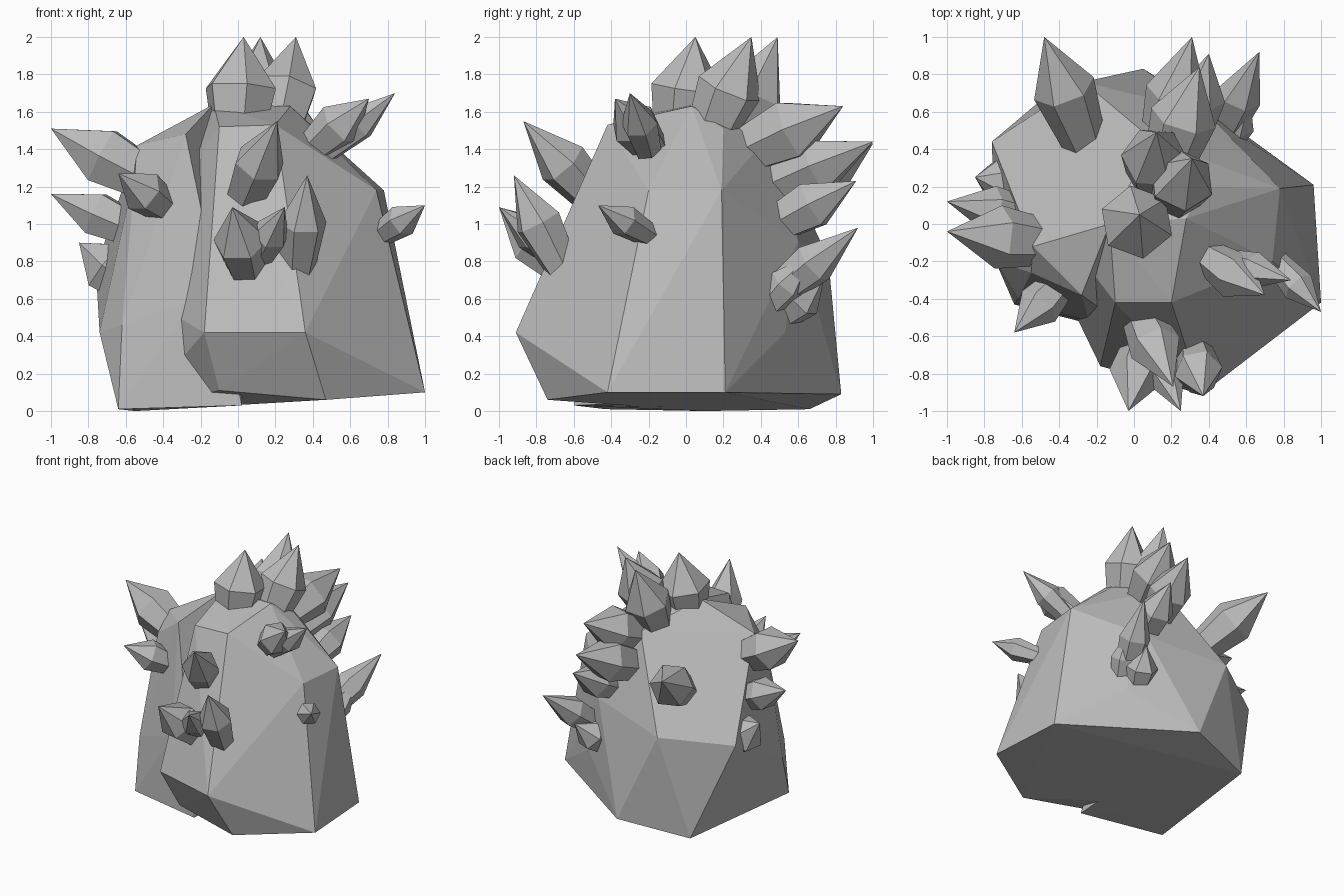
import bpy, bmesh, math
from mathutils import Vector

stone = bpy.data.materials.new("stone_grey")
stone.diffuse_color = (0.5, 0.5, 0.5, 1)


def finish(name, bm):
    bmesh.ops.recalc_face_normals(bm, faces=bm.faces)
    mesh = bpy.data.meshes.new(name)
    bm.to_mesh(mesh)
    bm.free()
    mesh.materials.append(stone)
    bpy.context.collection.objects.link(bpy.data.objects.new(name, mesh))


def rock(name, points):
    """Faceted boulder: the convex hull of a few corner points."""
    bm = bmesh.new()
    verts = [bm.verts.new(p) for p in points]
    res = bmesh.ops.convex_hull(bm, input=verts)
    junk = {v for v in res["geom_interior"] + res["geom_unused"]
            if isinstance(v, bmesh.types.BMVert)}
    bmesh.ops.delete(bm, geom=list(junk), context='VERTS')
    finish(name, bm)


def crystal(name, apex, base, radius, wide=0.5, sides=6):
    """Six-sided shard: narrow foot, wide waist, pointed tip."""
    apex, base = Vector(apex), Vector(base)
    axis = apex - base
    side = axis.cross(Vector((0, 0, 1))).normalized()
    other = axis.normalized().cross(side)
    bm = bmesh.new()
    rings = []
    for t, r in ((0, 0.72 * radius), (wide, radius)):
        rings.append([bm.verts.new(base + axis * t + r * (
            side * math.cos(2 * math.pi * i / sides)
            + other * math.sin(2 * math.pi * i / sides))) for i in range(sides)])
    tip = bm.verts.new(apex)
    bm.faces.new(rings[0])
    for i in range(sides):
        j = (i + 1) % sides
        bm.faces.new((rings[0][i], rings[0][j], rings[1][j], rings[1][i]))
        bm.faces.new((rings[1][i], rings[1][j], tip))
    finish(name, bm)


# Corners shared by both halves of the boulder
back = [(0.05, 0.83, 0.09), (-0.5, 0.66, 0.01), (-0.55, 0.1, 0.0),
        (-0.27, 0.76, 0.82), (-0.76, 0.44, 0.76),
        (0.1, 0.45, 1.48), (-0.13, 0.0, 1.64)]

# Main boulder with the bulging front
rock("main_boulder", back + [
    (0.47, -0.74, 0.06), (1.0, -0.42, 0.1), (0.96, 0.21, 0.1), (-0.1, -0.62, 0.11),
    (0.36, -0.91, 0.42), (-0.18, -0.76, 0.42), (0.38, 0.6, 0.91), (0.52, 0.53, 0.42),
    (0.78, 0.19, 1.18), (0.74, -0.2, 1.18), (0.28, 0.03, 1.63), (0.38, 0.2, 1.51),
    (0.2, -0.42, 1.53), (-0.1, -0.42, 1.52)])

# Left shoulder of the boulder
rock("left_shoulder", back + [
    (-0.64, -0.43, 0.01), (0.02, -0.6, 0.03), (-0.62, -0.4, 0.46), (-0.74, -0.2, 0.42),
    (-0.55, -0.26, 1.28), (-0.54, -0.12, 1.42), (-0.28, -0.38, 1.48),
    (-0.24, -0.52, 0.6)])

# Crystals: tip, foot, radius
groups = {
    "crown_crystal": [
        ((0.03, 0.05, 2.0), (0.0, -0.03, 1.45), 0.2),
        ((0.31, 0.35, 2.0), (0.2, 0.12, 1.45), 0.18),
        ((0.12, 0.49, 2.0), (0.1, 0.22, 1.4), 0.18)],
    "back_crystal": [
        ((0.35, 0.84, 1.63), (0.18, 0.3, 1.38), 0.18),
        ((0.31, 1.0, 1.44), (0.15, 0.4, 1.18), 0.17),
        ((0.4, 0.91, 1.23), (0.3, 0.45, 0.98), 0.14),
        ((-0.48, 1.0, 1.43), (-0.27, 0.45, 1.1), 0.17),
        ((0.67, 0.92, 0.98), (0.46, 0.45, 0.6), 0.12),
        ((0.62, 0.68, 0.84), (0.48, 0.4, 0.52), 0.1),
        ((0.5, 0.74, 0.72), (0.38, 0.48, 0.5), 0.13)],
    "right_crystal": [
        ((0.84, -0.3, 1.7), (0.45, -0.2, 1.38), 0.1),
        ((0.7, -0.38, 1.67), (0.4, -0.18, 1.4), 0.13),
        ((1.0, -0.47, 1.1), (0.76, -0.2, 0.94), 0.09)],
    "left_crystal": [
        ((-1.0, -0.04, 1.51), (-0.45, -0.1, 1.22), 0.17),
        ((-1.0, 0.12, 1.16), (-0.52, 0.03, 0.95), 0.13),
        ((-0.85, 0.25, 0.9), (-0.55, 0.2, 0.66), 0.16),
        ((-0.64, -0.58, 1.27), (-0.38, -0.3, 1.08), 0.12)],
    "front_crystal": [
        ((0.21, -0.87, 1.55), (0.02, -0.45, 1.1), 0.14),
        ((0.37, -0.92, 1.26), (0.32, -0.66, 0.76), 0.13),
        ((0.25, -1.0, 1.09), (0.1, -0.65, 0.8), 0.1),
        ((-0.03, -1.0, 1.09), (0.06, -0.62, 0.74), 0.15)]}
for label, items in groups.items():
    for n, (tip, foot, radius) in enumerate(items, 1):
        crystal(f"{label}_{n}", tip, foot, radius)
